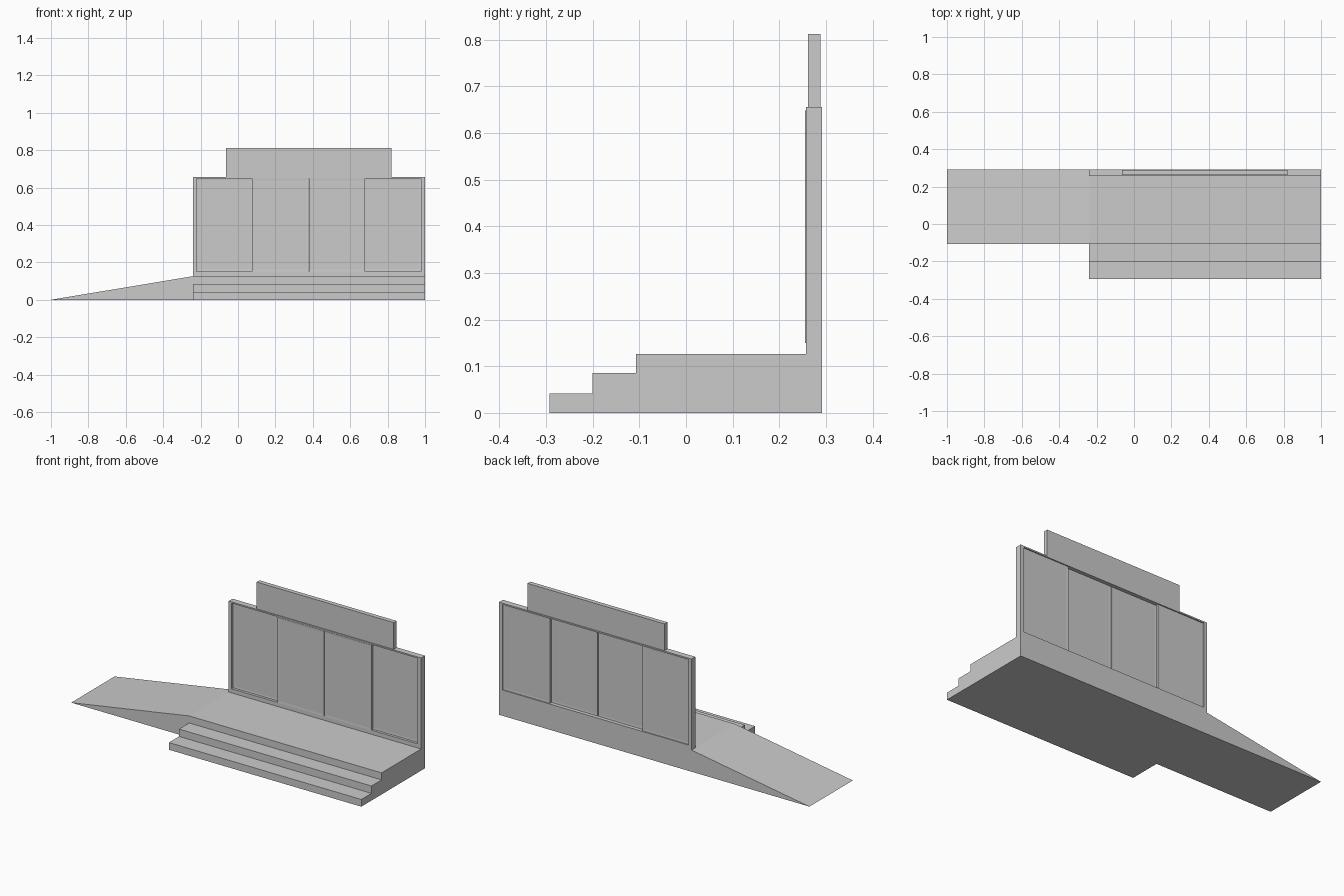
import bpy, bmesh
from mathutils import Vector

if "Cube" in bpy.data.objects:
    bpy.data.objects.remove(bpy.data.objects["Cube"])

X0, X1 = -0.24, 1.0
FRONT, BACK, DECK, TOP = -0.107, 0.292, 0.126, 0.656


def make_object(name, bm):
    bmesh.ops.recalc_face_normals(bm, faces=bm.faces)
    mesh = bpy.data.meshes.new(name)
    bm.to_mesh(mesh)
    bm.free()
    obj = bpy.data.objects.new(name, mesh)
    bpy.context.collection.objects.link(obj)
    return obj


def prism(name, points, offset):
    """Extrude a closed planar profile along an offset."""
    bm = bmesh.new()
    face = bm.faces.new([bm.verts.new(p) for p in points])
    ext = bmesh.ops.extrude_face_region(bm, geom=[face], use_keep_orig=True)
    moved = [g for g in ext["geom"] if isinstance(g, bmesh.types.BMVert)]
    bmesh.ops.translate(bm, verts=moved, vec=Vector(offset))
    return make_object(name, bm)


def box(name, x0, x1, y0, y1, z0, z1, border=0):
    bm = bmesh.new()
    bmesh.ops.create_cube(bm, size=1)
    for v in bm.verts:
        v.co = ((x0 + x1) / 2 + v.co.x * (x1 - x0),
                (y0 + y1) / 2 + v.co.y * (y1 - y0),
                (z0 + z1) / 2 + v.co.z * (z1 - z0))
    if border:
        bm.normal_update()
        faces = [f for f in bm.faces if abs(f.normal.y) > 0.9]
        bmesh.ops.inset_individual(bm, faces=faces, thickness=border, depth=-0.001)
    return make_object(name, bm)


# Landing and front steps share one stepped profile
steps = [(-0.293, 0), (BACK, 0), (BACK, DECK), (FRONT, DECK), (FRONT, 0.085),
         (-0.2, 0.085), (-0.2, 0.042), (-0.293, 0.042)]
prism("landing_and_steps", [(X0, y, z) for y, z in steps], (X1 - X0, 0, 0))

# Side ramp
prism("ramp", [(-1, FRONT, 0), (X0, FRONT, 0), (X0, FRONT, DECK)], (0, BACK - FRONT, 0))

# Door surround with a through opening
wall_y = (0.257, BACK)
IN0, IN1, SILL, HEAD = -0.222, 0.978, 0.15, 0.648
box("frame_left", X0, IN0, *wall_y, DECK, TOP)
box("frame_right", IN1, X1, *wall_y, DECK, TOP)
box("frame_sill", IN0, IN1, *wall_y, DECK, SILL)
box("frame_head", IN0, IN1, *wall_y, HEAD, TOP)

# Sliding doors run in front of the fixed side panels
mid = (IN0 + IN1) / 2
for side, s in (("left", -1), ("right", 1)):
    for name, a, b, ys in (("sliding_door", 0.002, 0.302, (0.2555, 0.270)),
                           ("fixed_panel", 0.298, 0.6, (0.272, 0.285))):
        xs = sorted((mid + s * a, mid + s * b))
        box(f"{name}_{side}", *xs, *ys, SILL, HEAD, border=0.015)

# Blank sign board above the doors
box("sign_board", -0.063, 0.82, 0.262, 0.288, TOP, 0.812)
